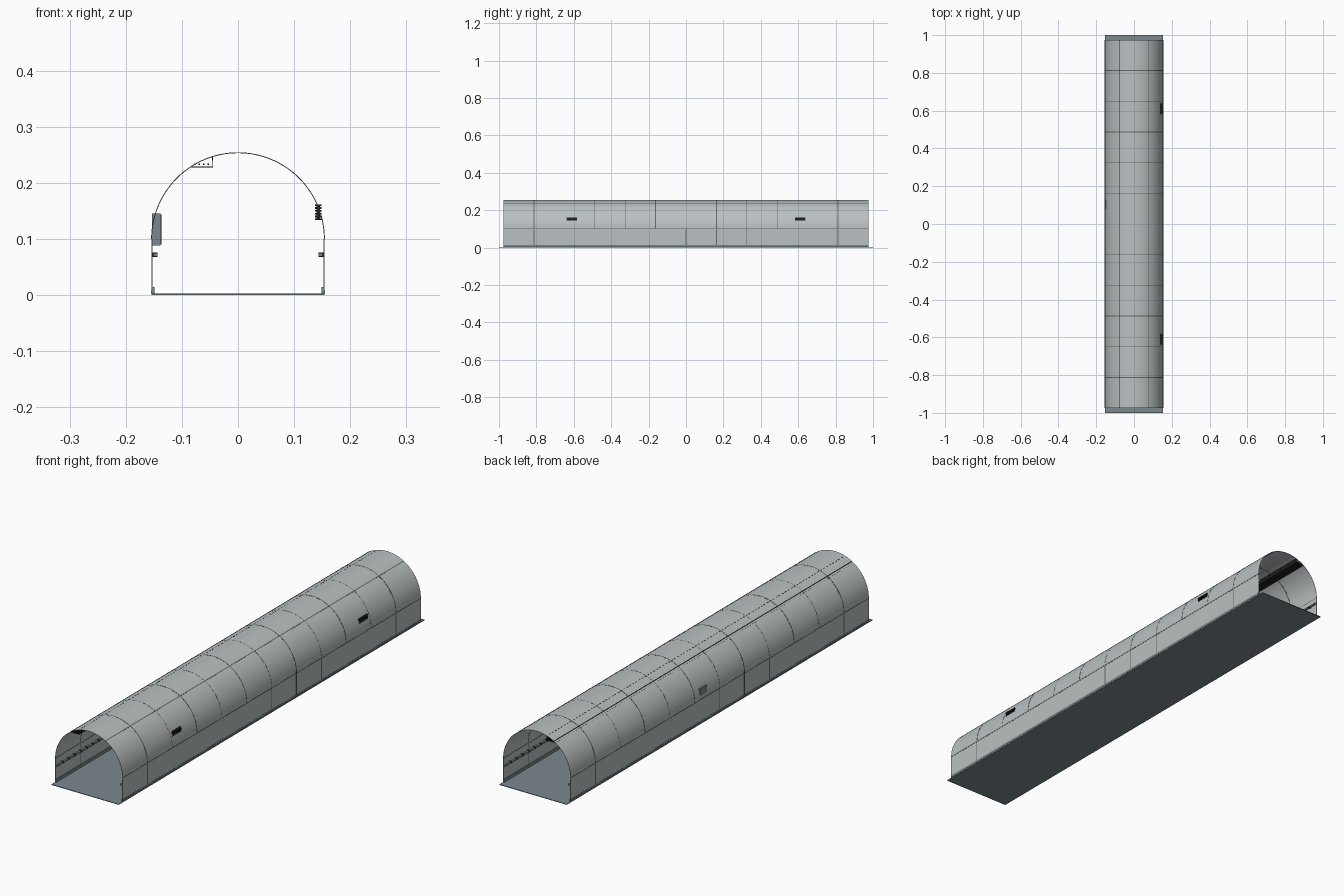
import bpy, bmesh, math

if "Cube" in bpy.data.objects:
    bpy.data.objects.remove(bpy.data.objects["Cube"])


def material(name, rgb):
    m = bpy.data.materials.new(name)
    m.diffuse_color = (*rgb, 1)
    m.use_nodes = True
    m.node_tree.nodes["Principled BSDF"].inputs["Base Color"].default_value = m.diffuse_color
    return m


PANEL = material("pale grey panel", (0.49, 0.53, 0.54))
FLOOR = material("blue grey floor", (0.20, 0.25, 0.27))
SEAM = material("seam grey", (0.13, 0.14, 0.14))
DARK = material("near black", (0.012, 0.013, 0.014))

R, CZ, HALF, WALL = 0.1545, 0.0995, 0.975, 0.1535
PITCH = 0.1625


def make(name, bm, mat):
    bmesh.ops.recalc_face_normals(bm, faces=bm.faces)
    me = bpy.data.meshes.new(name)
    bm.to_mesh(me)
    bm.free()
    me.materials.append(mat)
    ob = bpy.data.objects.new(name, me)
    bpy.context.collection.objects.link(ob)
    return ob


def add_box(bm, x0, x1, y0, y1, z0, z1):
    v = bmesh.ops.create_cube(bm, size=1)["verts"]
    for p in v:
        p.co = ((x0 + x1) / 2 + p.co.x * (x1 - x0),
                (y0 + y1) / 2 + p.co.y * (y1 - y0),
                (z0 + z1) / 2 + p.co.z * (z1 - z0))


def boxes(name, specs, mat):
    bm = bmesh.new()
    for s in specs:
        add_box(bm, *s)
    return make(name, bm, mat)


def add_arc(bm, r0, r1, a0, a1, y0, y1, n):
    """Solid curved strip between two radii and two angles in degrees."""
    rows = []
    for i in range(n + 1):
        a = math.radians(a0 + (a1 - a0) * i / n)
        c, s = math.cos(a), math.sin(a)
        rows.append([bm.verts.new((r * c, y, CZ + r * s))
                     for r, y in ((r0, y0), (r1, y0), (r1, y1), (r0, y1))])
    for p, q in zip(rows, rows[1:]):
        for k in range(4):
            j = (k + 1) % 4
            bm.faces.new((p[k], p[j], q[j], q[k]))
    bm.faces.new(rows[0])
    bm.faces.new(rows[-1])


def smooth(ob):
    bpy.ops.object.select_all(action='DESELECT')
    ob.select_set(True)
    bpy.context.view_layer.objects.active = ob
    bpy.ops.object.shade_smooth_by_angle(angle=math.radians(30))


# Floor slab and lower kerbs
boxes("floor", [(-0.154, 0.154, -1, 1, 0, 0.0025)], FLOOR)
boxes("kerbs", [(min(s * 0.149, s * 0.1545), max(s * 0.149, s * 0.1545), -HALF, HALF, 0.002, 0.014)
                for s in (-1, 1)], FLOOR)
boxes("kerb_joint_strips", [(s * 0.1546 - 0.0003, s * 0.1546 + 0.0003, -HALF, HALF, 0.003, 0.008)
                            for s in (-1, 1)], SEAM)

# Side walls
boxes("side_walls", [(s * WALL - 0.0007, s * WALL + 0.0007, -HALF, HALF, 0.004, 0.1)
                     for s in (-1, 1)], PANEL)

# Arched roof
bm = bmesh.new()
add_arc(bm, R - 0.001, R, 0, 180, -HALF, HALF, 60)
smooth(make("arched_roof", bm, PANEL))

# Ring joints on both faces of the roof, alternate rings finer
bm = bmesh.new()
for i in range(-5, 6):
    w = 0.0022 if i % 2 else 0.0009
    add_arc(bm, R - 0.0013, R + 0.0003, 0, 180, i * PITCH - w, i * PITCH + w, 60)
smooth(make("ring_joints", bm, SEAM))

# Long joints at the springing and at one third of the arch
bm = bmesh.new()
for a, w in ((0.7, 0.7), (60.5, 0.7), (179.3, 0.7)):
    add_arc(bm, R - 0.0013, R + 0.0003, a - w, a + w, -HALF, HALF, 2)
make("long_joints", bm, SEAM)

# Vertical joints between wall panels
specs = []
for s in (-1, 1):
    for y in (-5, 0, 1, 2, 5):
        c = s * y * PITCH
        specs.append((s * WALL - 0.001, s * WALL + 0.001, c - 0.002, c + 0.002, 0.012, 0.098))
boxes("wall_joints", specs, SEAM)

# Ceiling cable tray with hangers
boxes("cable_tray", [(-0.085, -0.045, -HALF, HALF, 0.2275, 0.2287),
                     (-0.0458, -0.0448, -HALF, HALF, 0.2275, 0.2462)], DARK)
boxes("tray_hangers", [(-0.0462, -0.0444, y * 0.0195 - 0.005, y * 0.0195 + 0.005, 0.24, 0.2477)
                       for y in range(-49, 50)], DARK)

# Cables lying in the tray
bm = bmesh.new()
for x in (-0.077, -0.069, -0.061, -0.053):
    add_box(bm, x - 0.0013, x + 0.0013, -HALF, HALF, 0.2315, 0.234)
make("cables", bm, DARK)

# Wall rails and their brackets
boxes("wall_rails", [(s * 0.147 - 0.0035, s * 0.147 + 0.0035, -HALF, HALF, 0.069, 0.075)
                     for s in (-1, 1)], FLOOR)
boxes("rail_brackets", [(s * 0.148 - 0.0048, s * 0.148 + 0.0048, y * 0.039 - 0.003, y * 0.039 + 0.003, 0.068, 0.0758)
                        for s in (-1, 1) for y in range(-24, 25)], DARK)

# Louvred vents on the right of the roof
specs = []
for c in (-0.61, 0.61):
    specs.append((0.140, 0.146, c - 0.027, c + 0.027, 0.134, 0.161))
    for k in range(6):
        z = 0.1335 + k * 0.005
        specs.append((0.137, 0.1485, c - 0.028, c + 0.028, z, z + 0.003))
boxes("vents", specs, DARK)

# Equipment cabinet on the left wall, with a dark door
boxes("cabinet", [(-0.1535, -0.138, 0.082, 0.128, 0.088, 0.1455)], FLOOR)
boxes("cabinet_door", [(-0.138, -0.136, 0.084, 0.126, 0.09, 0.1435)], DARK)
